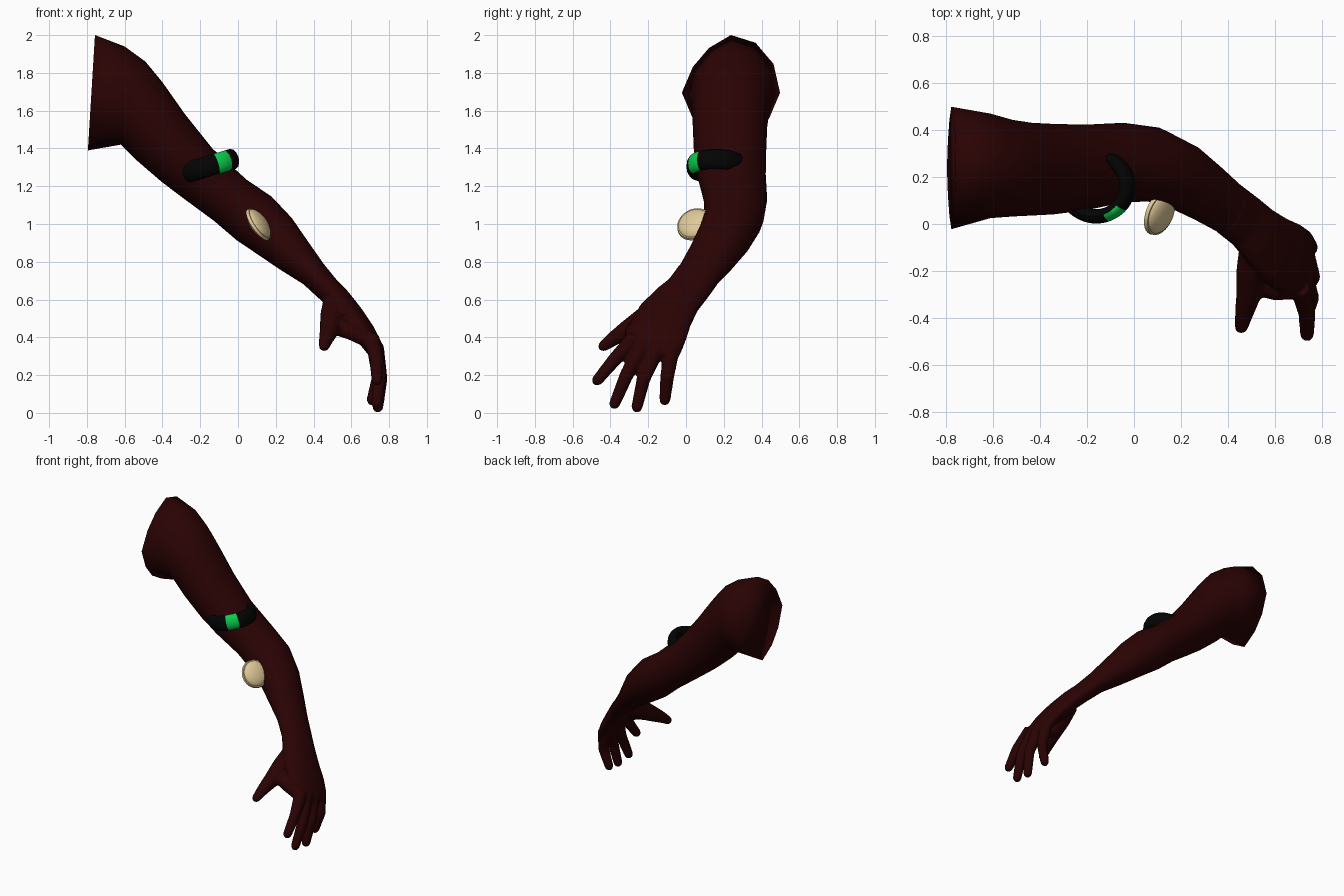
import bpy, bmesh, math
from mathutils import Vector, Matrix

if "Cube" in bpy.data.objects:
    bpy.data.objects.remove(bpy.data.objects["Cube"])


def material(name, rgb):
    m = bpy.data.materials.new(name)
    m.diffuse_color = (*rgb, 1)
    m.use_nodes = True
    m.node_tree.nodes["Principled BSDF"].inputs["Base Color"].default_value = m.diffuse_color
    return m


SKIN = material("dark_brown", (0.023, 0.0008, 0.001))
BLACK = material("black", (0.001, 0.0011, 0.0011))
GREEN = material("green", (0.003, 0.62, 0.075))
CREAM = material("cream", (0.74, 0.58, 0.31))


def add_loft(bm, sections, sides):
    """Skin rings (x, y, z, thickness, width[, lean, pinch]) along a path."""
    pts = [Vector(s[:3]) for s in sections]
    rings = []
    for i, s in enumerate(sections):
        t = (pts[min(i + 1, len(pts) - 1)] - pts[max(i - 1, 0)]).normalized()
        if len(s) > 5:  # fixed lean of the ring from vertical
            a = math.radians(s[5])
            t = Vector((math.cos(a), 0, -math.sin(a)))
        pinch = s[6] if len(s) > 6 else 0  # flattens all but the upper back quarter
        u = Vector((-t.z, 0, t.x)).normalized()
        v = t.cross(u)
        ring = []
        for k in range(sides):
            a = 2 * math.pi * k / sides
            c, d = math.cos(a), math.sin(a)
            f = 1 - pinch * abs(2 * c * d) if c < 0 or d > 0 else 1
            ring.append(bm.verts.new(pts[i] + (u * s[3] * c + v * s[4] * d) * f))
        rings.append(ring)
    for a, b in zip(rings, rings[1:]):
        for k in range(sides):
            j = (k + 1) % sides
            bm.faces.new((a[k], a[j], b[j], b[k]))
    bm.faces.new(rings[0][::-1])
    bm.faces.new(rings[-1])


def finish(bm, name, mats, angle=50):
    bmesh.ops.recalc_face_normals(bm, faces=bm.faces)
    me = bpy.data.meshes.new(name)
    bm.to_mesh(me)
    bm.free()
    ob = bpy.data.objects.new(name, me)
    bpy.context.collection.objects.link(ob)
    for m in mats:
        me.materials.append(m)
    bpy.ops.object.select_all(action='DESELECT')
    ob.select_set(True)
    bpy.context.view_layer.objects.active = ob
    bpy.ops.object.shade_smooth_by_angle(angle=math.radians(angle))
    return ob


# Arm from the cut shoulder to the wrist
WRIST = [(0.40, 0.068, 0.735, 0.076, 0.118), (0.475, 0.01, 0.655, 0.068, 0.12)]
bm = bmesh.new()
add_loft(bm, [
    (-0.776, 0.238, 1.695, 0.306, 0.26, 3.5, 0.12),
    (-0.61, 0.247, 1.68, 0.26, 0.222, 2.2, 0.05),
    (-0.515, 0.237, 1.60, 0.261, 0.205, 5.5),
    (-0.435, 0.233, 1.515, 0.238, 0.197, 8.5),
    (-0.34, 0.233, 1.40, 0.19, 0.192, 18.4),
    (-0.205, 0.24, 1.262, 0.153, 0.182, 28),
    (-0.04, 0.262, 1.125, 0.139, 0.168),
    (0.085, 0.252, 1.03, 0.148, 0.16),
    (0.195, 0.205, 0.935, 0.132, 0.148),
    (0.30, 0.137, 0.83, 0.104, 0.132),
    *WRIST,
    (0.525, -0.04, 0.60, 0.06, 0.115)], 12)
finish(bm, "arm", [SKIN], 180)

# Hand: palm, thumb and four fingers blended into one surface
bm = bmesh.new()
add_loft(bm, [
    *WRIST,
    (0.53, -0.045, 0.60, 0.068, 0.13),
    (0.60, -0.11, 0.515, 0.066, 0.15),
    (0.67, -0.15, 0.425, 0.058, 0.158),
    (0.72, -0.175, 0.345, 0.048, 0.152),
    (0.735, -0.185, 0.31, 0.035, 0.135)], 24)


def add_digit(bm, points, radii):
    """Round digit with a domed tip."""
    secs = [(*p, r, r) for p, r in zip(points, radii)]
    end, r = Vector(points[-1]), radii[-1]
    d = (end - Vector(points[-2])).normalized()
    for f, g in ((0.55, 0.8), (0.95, 0.3)):
        secs.append((*(end + d * r * f), r * g, r * g))
    add_loft(bm, secs, 16)


FINGERS = [  # knuckle, middle joint, tip
    ((0.705, -0.27, 0.40), (0.735, -0.38, 0.28), (0.735, -0.47, 0.172)),
    ((0.72, -0.22, 0.37), (0.75, -0.315, 0.20), (0.735, -0.378, 0.048)),
    ((0.73, -0.15, 0.35), (0.755, -0.225, 0.18), (0.74, -0.26, 0.03)),
    ((0.725, -0.075, 0.34), (0.745, -0.10, 0.19), (0.71, -0.112, 0.068))]
for joints in FINGERS:
    add_digit(bm, joints, (0.043, 0.037, 0.030))
add_digit(bm, [(0.515, -0.09, 0.58), (0.50, -0.20, 0.51), (0.485, -0.31, 0.44),
               (0.467, -0.385, 0.392), (0.456, -0.438, 0.353)],
          (0.067, 0.066, 0.052, 0.039, 0.029))
# Web between thumb and index finger
add_digit(bm, [(0.51, -0.25, 0.465), (0.60, -0.28, 0.43), (0.69, -0.28, 0.385)],
          (0.05, 0.045, 0.042))
hand = finish(bm, "hand", [SKIN])
rm = hand.modifiers.new("blend", 'REMESH')
rm.mode = 'VOXEL'
rm.voxel_size = 0.009
rm.use_smooth_shade = True
sm = hand.modifiers.new("soften", 'SMOOTH')
sm.factor = 0.5
sm.iterations = 6

# Wristband: tilted oval-section ring with a green panel on its outer face
bm = bmesh.new()
N, M = 72, 12
grid = []
for i in range(N):
    a = 2 * math.pi * i / N
    row = []
    for k in range(M):
        b = 2 * math.pi * k / M
        r = 0.137 + 0.033 * math.cos(b)
        row.append(bm.verts.new((r * math.cos(a), 0.93 * r * math.sin(a), 0.055 * math.sin(b))))
    grid.append(row)
for i in range(N):
    deg = (i + 0.5) * 360 / N
    for k in range(M):
        i2, k2 = (i + 1) % N, (k + 1) % M
        f = bm.faces.new((grid[i][k], grid[i2][k], grid[i2][k2], grid[i][k2]))
        outer = math.cos(2 * math.pi * (k + 0.5) / M) > 0
        f.material_index = int(outer and 290 < deg < 318)
bm.transform(Matrix.Translation((-0.16, 0.16, 1.305)) @ Matrix.Rotation(-0.29, 4, 'Y'))
finish(bm, "band", [BLACK, GREEN])

# Lens-shaped disc set into the forearm, with a thin raised rim
tilt = Vector((0.78, -0.32, 0.54)).to_track_quat('Z', 'Y').to_matrix().to_4x4()
place = Matrix.Translation((0.11, 0.045, 1.0)) @ tilt
bm = bmesh.new()
bmesh.ops.create_uvsphere(bm, u_segments=32, v_segments=16, radius=1,
                          matrix=place @ Matrix.Diagonal((0.09, 0.09, 0.037, 1)))
finish(bm, "disc", [CREAM])
bm = bmesh.new()
bmesh.ops.create_cone(bm, cap_ends=True, segments=32, radius1=0.098, radius2=0.094,
                      depth=0.016, matrix=place)
finish(bm, "disc_rim", [CREAM], 30)
